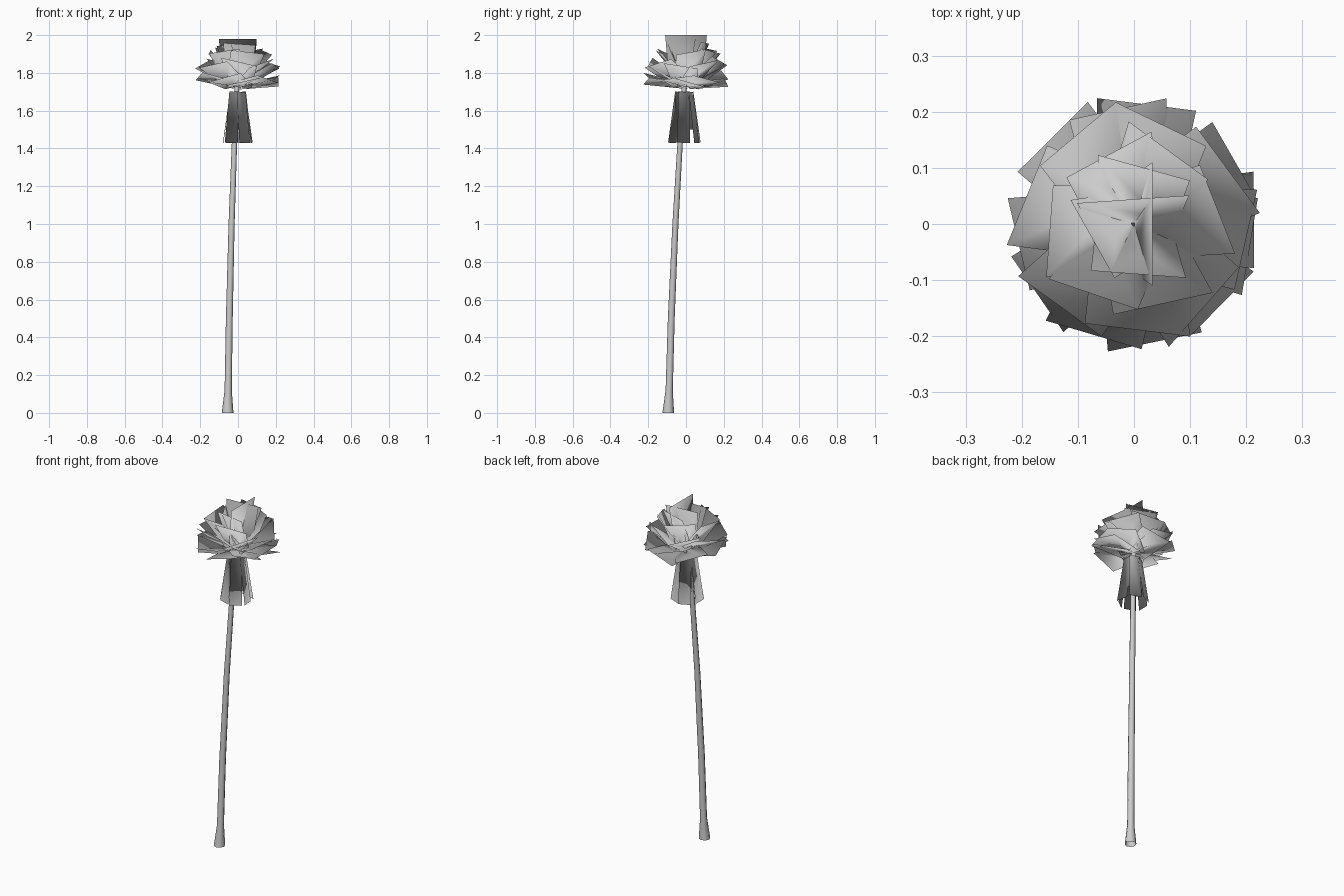
import bpy, bmesh, math, random
from mathutils import Vector, Matrix

if "Cube" in bpy.data.objects:
    bpy.data.objects.remove(bpy.data.objects["Cube"])

random.seed(4)
HEART = Vector((0, 0, 1.73))

def finish(name, bm, foliage=False):
    me = bpy.data.meshes.new(name)
    bm.to_mesh(me)
    bm.free()
    ob = bpy.data.objects.new(name, me)
    bpy.context.collection.objects.link(ob)
    for p in me.polygons:
        p.use_smooth = True
    if foliage:
        # foliage shading: normals radiate from the heart of the crown
        me.normals_split_custom_set_from_vertices([(v.co - HEART).normalized() for v in me.vertices])
    return ob

def card(bm, origin, azim, elev, roll, start, length, w0, w1):
    """Flat leaf card growing outward from origin along azimuth/elevation (degrees)."""
    m = (Matrix.Translation(origin)
         @ Matrix.Rotation(math.radians(azim), 4, 'Z')
         @ Matrix.Rotation(math.radians(-elev), 4, 'Y')
         @ Matrix.Rotation(math.radians(roll), 4, 'X'))
    pts = [(start, -w0 / 2, 0), (length, -w1 / 2, 0), (length, w1 / 2, 0), (start, w0 / 2, 0)]
    f = bm.faces.new([bm.verts.new(m @ Vector(p)) for p in pts])
    f.normal_update()
    if f.normal.dot(f.calc_center_median() - HEART) < 0:
        f.normal_flip()

# Trunk: slim leaning open tube with a flared foot
bm = bmesh.new()
sides = 8
path = [(-.055, -.094, 0, .031), (-.052, -.089, .12, .019), (-.046, -.078, .5, .018),
        (-.034, -.056, 1.0, .016), (-.018, -.03, 1.45, .014), (-.005, -.008, 1.74, .013)]
rings = [[bm.verts.new((x + r * math.cos(2 * math.pi * i / sides),
                        y + r * math.sin(2 * math.pi * i / sides), z))
          for i in range(sides)] for x, y, z, r in path]
for a, b in zip(rings, rings[1:]):
    for i in range(sides):
        j = (i + 1) % sides
        bm.faces.new((a[i], a[j], b[j], b[i]))
finish("trunk", bm)

# Skirt of dead fronds hanging under the crown, in two layers
bm = bmesh.new()
for count, radius, bottom, tilt, width, turn in ((6, .038, 1.43, 8, .055, 0), (5, .03, 1.50, 6, .045, 54)):
    for i in range(count):
        a = turn + 360 * i / count + random.uniform(-8, 8)
        o = Vector((radius * math.cos(math.radians(a)) - .003,
                    radius * math.sin(math.radians(a)) - .008, 1.70))
        card(bm, o, a, tilt - 90, random.uniform(-15, 15), 0,
             (1.70 - bottom) / math.cos(math.radians(tilt)), width, width + .016)
finish("dead_frond_skirt", bm, True)

# Crown: square leaf cards, each (azimuth, elevation, roll)
low = ((133, 9, 12), (84, 5, -14), (98, 16, 16), (32, 10, -12), (349, 12, 8), (2, 6, -16),
       (280, 7, 12), (216, 8, -10), (190, 14, 14), (318, 10, -14), (250, 12, 16))
mid = ((30, 32, 12), (75, 36, -18), (122, 34, 14), (165, 30, -14), (228, 30, 12),
       (272, 34, -16), (310, 32, 16), (352, 28, -10))
high = ((10, 50, 15), (65, 52, -14), (110, 56, 10), (185, 50, -12), (240, 52, 14), (290, 50, -10))
bm = bmesh.new()
for tier, length, width in ((low, .215, .17), (mid, .228, .18), (high, .235, .17)):
    for azim, elev, roll in tier:
        card(bm, HEART, azim, elev, roll, .01, length, width * .8, width * random.uniform(.95, 1.1))
# upright centre leaves
for azim, elev, roll, length, width in ((0, 83, 0, .272, .22), (92, 80, 2, .254, .2),
                                        (80, 66, -6, .25, .17), (200, 70, 10, .23, .16),
                                        (275, 68, -10, .24, .17)):
    card(bm, HEART, azim, elev, roll, .01, length, width * .8, width)
finish("crown_fronds", bm, True)
